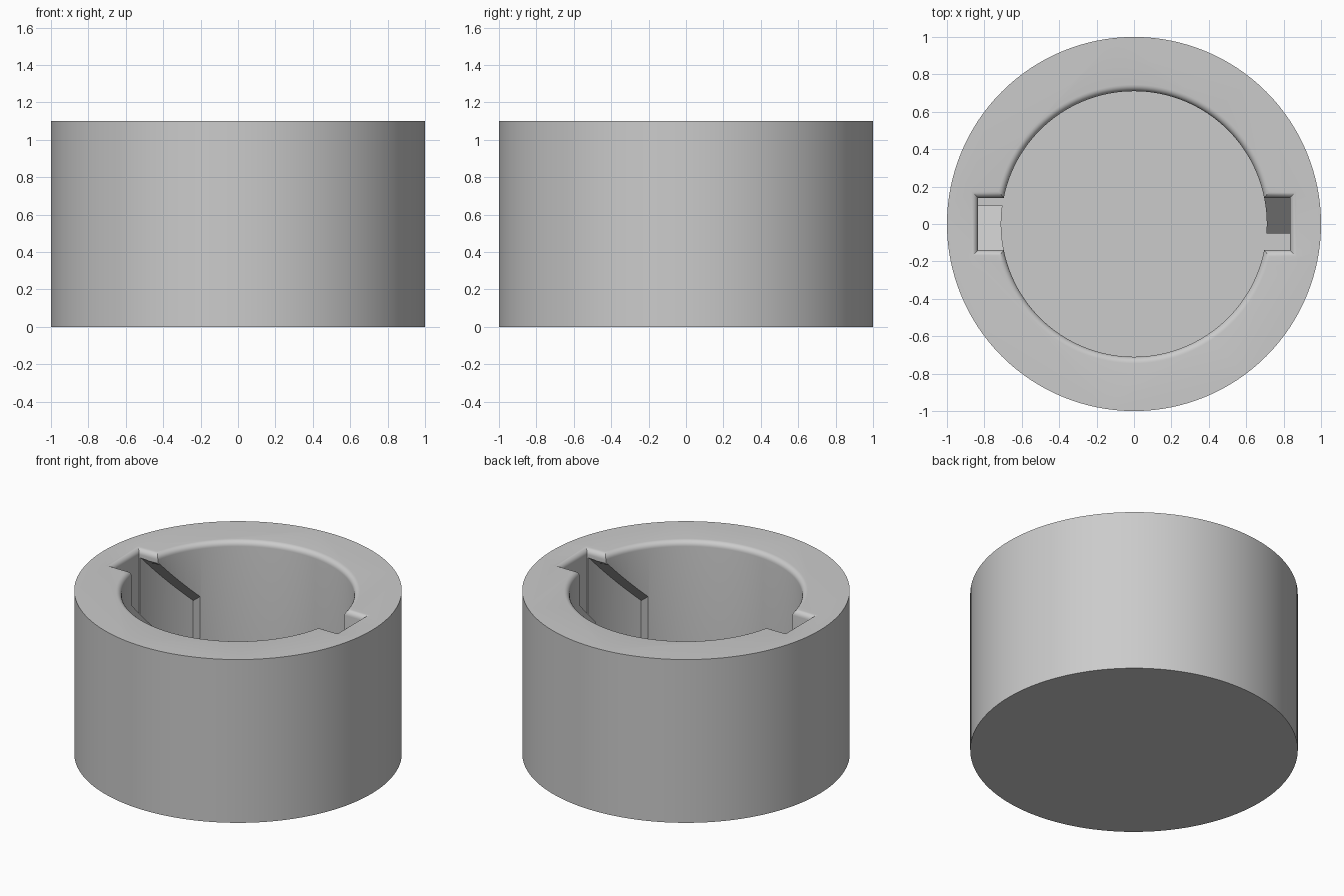
import bpy, bmesh
from math import sin, cos, asin, pi, sqrt, radians

if "Cube" in bpy.data.objects:
    bpy.data.objects.remove(bpy.data.objects["Cube"])

HEIGHT, FLOOR = 1.1, 0.18
BORE, SLOT_X, SLOT_W = 0.71, 0.835, 0.14
TRACK_R = 0.84
FILLET = 0.035

grey = bpy.data.materials.new("plain grey")
grey.use_nodes = True
colour = (0.6, 0.6, 0.6, 1)
grey.diffuse_color = colour
grey.node_tree.nodes["Principled BSDF"].inputs["Base Color"].default_value = colour


def loft(name, rings):
    """Skin equal-length closed rings and cap both ends."""
    bm = bmesh.new()
    loops = [[bm.verts.new(p) for p in ring] for ring in rings]
    n = len(loops[0])
    for a, b in zip(loops, loops[1:]):
        for i in range(n):
            j = (i + 1) % n
            bm.faces.new((a[i], a[j], b[j], b[i]))
    bm.faces.new(loops[0])
    bm.faces.new(loops[-1])
    bmesh.ops.recalc_face_normals(bm, faces=bm.faces[:])
    mesh = bpy.data.meshes.new(name)
    bm.to_mesh(mesh)
    bm.free()
    mesh.materials.append(grey)
    obj = bpy.data.objects.new(name, mesh)
    bpy.context.collection.objects.link(obj)
    return obj


def circle(r, z, n=128):
    return [(r * cos(2 * pi * i / n), r * sin(2 * pi * i / n), z) for i in range(n)]


def mouth_ring(grow, z, steps=56):
    """Bore outline with two opposite slots, grown outward."""
    r, w, x = BORE + grow, SLOT_W + grow, SLOT_X + grow
    a = asin(w / r)
    half = [(x, -w), (x, w)]
    for i in range(steps + 1):
        t = a + (pi - 2 * a) * i / steps
        half.append((r * cos(t), r * sin(t)))
    return [(s * px, s * py, z) for s in (1, -1) for px, py in half]


def cut(target, cutter):
    cutter.hide_render = True
    mod = target.modifiers.new("cut", 'BOOLEAN')
    mod.operation = 'DIFFERENCE'
    mod.solver = 'EXACT'
    mod.object = cutter
    bpy.context.view_layer.objects.active = target
    bpy.ops.object.modifier_apply(modifier=mod.name)
    bpy.data.objects.remove(cutter)


def smooth(obj):
    bpy.ops.object.select_all(action='DESELECT')
    obj.select_set(True)
    bpy.context.view_layer.objects.active = obj
    bpy.ops.object.shade_smooth_by_angle(angle=radians(25))


# Outer body
body = loft("socket_body", [circle(1, 0), circle(1, HEIGHT)])

# Slotted bore with a rounded lip
rings = [mouth_ring(FILLET, HEIGHT + 0.05)]
for k in range(7):
    t = k / 6 * pi / 2
    rings.append(mouth_ring(FILLET * (1 - sin(t)), HEIGHT - FILLET * (1 - cos(t))))
rings.append(mouth_ring(0, FLOOR))
cut(body, loft("bore_cutter", rings))


# Twist tracks leading sideways from each slot under a sloping ceiling
def track_section(angle, s):
    def ceiling(r):
        return min(1.05, 1.05 - 1.1 * (r * sin(angle) - SLOT_W))
    c, d = s * cos(angle), -s * sin(angle)
    corners = [(0.6, FLOOR), (TRACK_R, FLOOR),
               (TRACK_R, ceiling(TRACK_R)), (0.6, ceiling(0.6))]
    return [(r * c, r * d, z) for r, z in corners]


for s in (1, -1):
    sections = [track_section(radians(6 + 30 * i / 20), s) for i in range(21)]
    cut(body, loft("track_cutter", sections))
smooth(body)

# Sloping guide blocks filling the lower part of each slot
for name, s, end in (("left_guide_ramp", 1, -0.05), ("right_guide_ramp", -1, -0.10)):
    sections = []
    for i in range(9):
        y = SLOT_W + (end - SLOT_W) * i / 8
        x = sqrt(BORE ** 2 - y ** 2)
        top = 0.87 - (SLOT_W - y)
        sections.append([(s * px, s * y, z) for px, z in
                         ((x, FLOOR), (SLOT_X, FLOOR), (SLOT_X, top), (x, top))])
    smooth(loft(name, sections))
